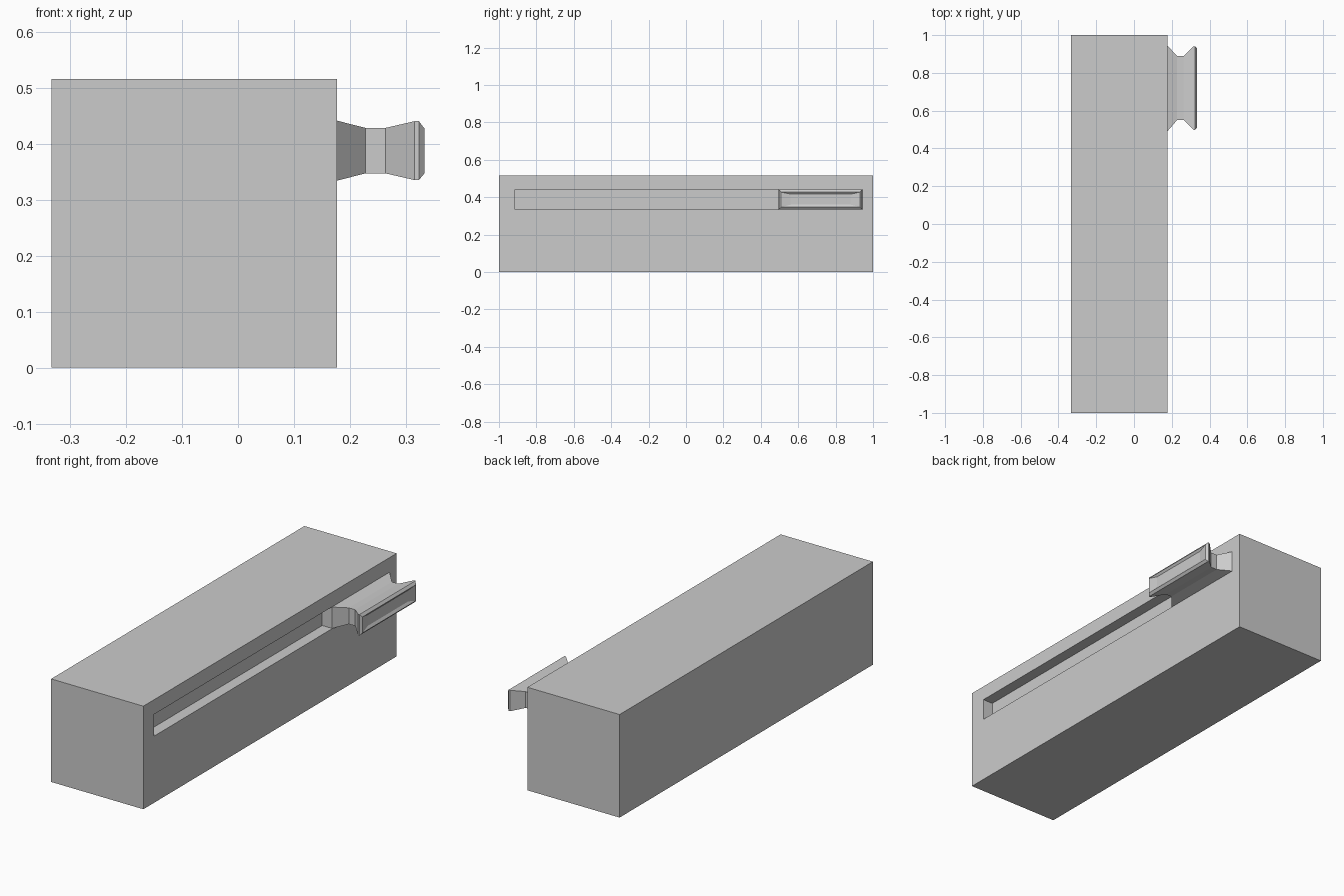
import bpy

if "Cube" in bpy.data.objects:
    bpy.data.objects.remove(bpy.data.objects["Cube"])


def loft(name, sections):
    """Skin rectangles (x, y0, y1, z0, z1) stacked along x, capped at both ends."""
    verts, faces = [], []
    for x, y0, y1, z0, z1 in sections:
        verts += [(x, y0, z0), (x, y1, z0), (x, y1, z1), (x, y0, z1)]
    for s in range(len(sections) - 1):
        a = s * 4
        for i in range(4):
            j = (i + 1) % 4
            faces.append((a + i, a + j, a + 4 + j, a + 4 + i))
    n = len(verts)
    faces = [f[::-1] for f in faces]
    faces += [(0, 1, 2, 3), (n - 1, n - 2, n - 3, n - 4)]
    mesh = bpy.data.meshes.new(name)
    mesh.from_pydata(verts, [], [f[::-1] for f in faces])
    obj = bpy.data.objects.new(name, mesh)
    bpy.context.collection.objects.link(obj)
    return obj


SIDE = 0.177      # x of the slotted side
FLOOR = 0.121     # x of the slot floor

# Long housing block
housing = loft("housing", [(-0.333, -1, 1, 0, 0.515), (SIDE, -1, 1, 0, 0.515)])

# Slot for the lever, cut into the right side
cutter = loft("slot_cutter", [(FLOOR, -0.915, 0.945, 0.333, 0.442),
                              (SIDE + 0.1, -0.915, 0.945, 0.333, 0.442)])
cutter.hide_render = True
cut = housing.modifiers.new("slot", 'BOOLEAN')
cut.object = cutter
cut.operation = 'DIFFERENCE'
cut.solver = 'EXACT'
bpy.context.view_layer.objects.active = housing
bpy.ops.object.modifier_apply(modifier=cut.name)
bpy.data.objects.remove(cutter)

# Waisted slider knob: base in slot, narrow neck, flared grip with dished face
loft("slider_knob", [
    (FLOOR, 0.491, 0.944, 0.334, 0.441),
    (SIDE, 0.491, 0.944, 0.334, 0.441),
    (0.228, 0.55, 0.89, 0.347, 0.428),
    (0.263, 0.55, 0.89, 0.347, 0.428),
    (0.315, 0.498, 0.940, 0.335, 0.440),
    (0.323, 0.498, 0.940, 0.335, 0.440),
    (0.333, 0.508, 0.930, 0.347, 0.427),
    (0.325, 0.56, 0.88, 0.360, 0.416),
])
